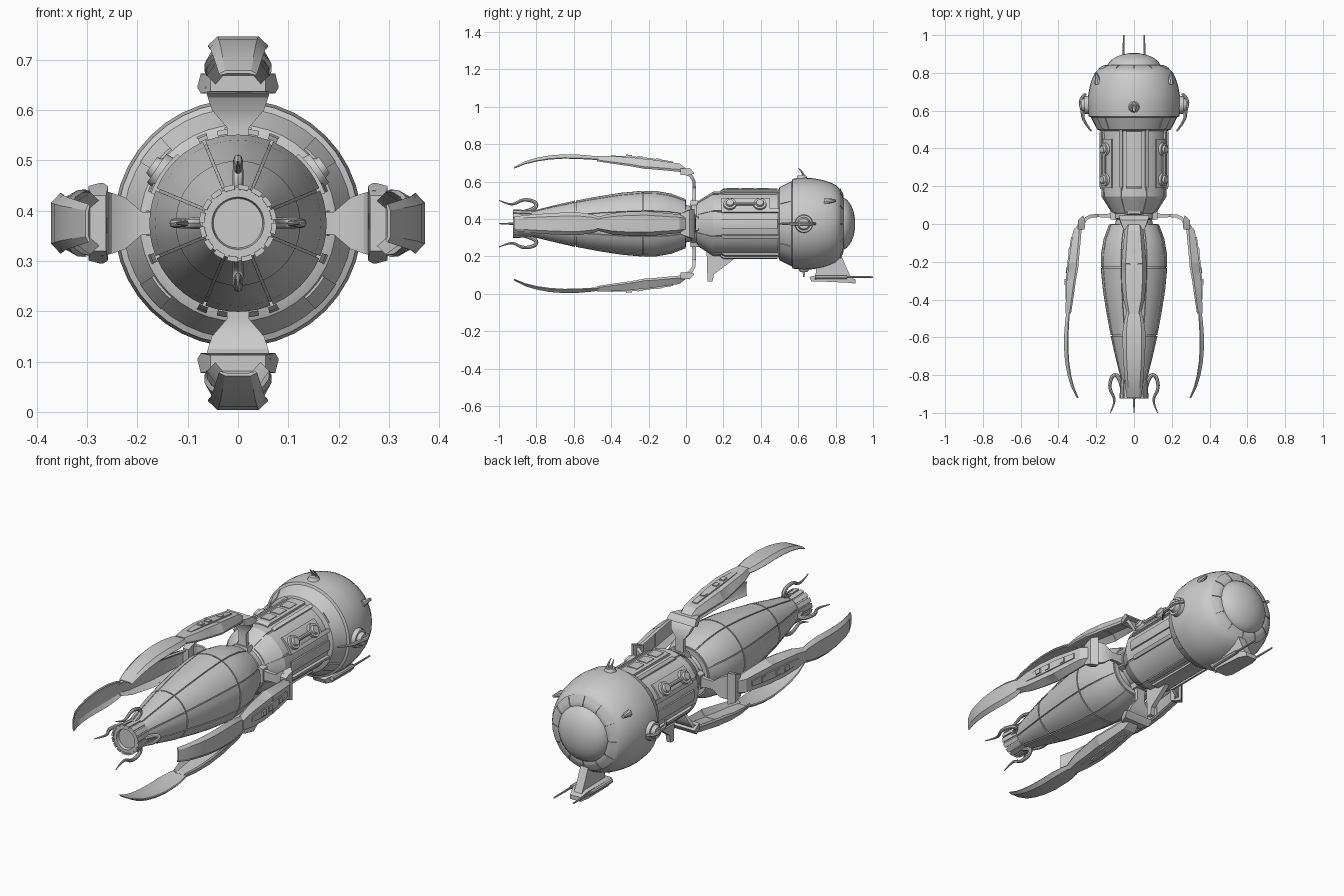
import bpy, bmesh, math
from mathutils import Vector

if "Cube" in bpy.data.objects:
    bpy.data.objects.remove(bpy.data.objects["Cube"])

CZ = 0.375            # height of the long axis
R = math.radians


def pol(ang, r, y, w=0.0):
    """Point at angle from straight up, radius r, axial y, sideways offset w."""
    s, c = math.sin(ang), math.cos(ang)
    return Vector((r * s + w * c, y, CZ + r * c - w * s))


def loft(name, sections):
    """Skin a list of closed sections and cap both ends."""
    bm = bmesh.new()
    rings = [[bm.verts.new(p) for p in s] for s in sections]
    n = len(rings[0])
    for a, b in zip(rings, rings[1:]):
        for i in range(n):
            bm.faces.new((a[i], a[(i + 1) % n], b[(i + 1) % n], b[i]))
    bm.faces.new(rings[0][::-1])
    bm.faces.new(rings[-1])
    bmesh.ops.recalc_face_normals(bm, faces=bm.faces)
    me = bpy.data.meshes.new(name)
    bm.to_mesh(me)
    bm.free()
    ob = bpy.data.objects.new(name, me)
    bpy.context.collection.objects.link(ob)
    return ob


def revolve(name, profile, n=32):
    return loft(name, [[pol(2 * math.pi * i / n, r, y) for i in range(n)] for y, r in profile])


def patch(name, profile, a0, a1, t, gap=0.0, n=6):
    """Curved plate on the hull between two angles (degrees), gap in units."""
    secs = []
    for y, r in profile:
        g = gap / max(r, 0.02)
        an = [R(a0) + g + (R(a1 - a0) - 2 * g) * i / (n - 1) for i in range(n)]
        secs.append([pol(a, r, y) for a in an] + [pol(a, r - t, y) for a in reversed(an)])
    return loft(name, secs)


def slab(name, pairs, ang):
    """Strip through pairs (y1, r1, y2, r2, half width)."""
    return loft(name, [[pol(ang, r1, y1, -w), pol(ang, r1, y1, w), pol(ang, r2, y2, w), pol(ang, r2, y2, -w)]
                       for y1, r1, y2, r2, w in pairs])


def fin(name, outline, half, ang=math.pi, off=0.0):
    """Flat plate with an outline in (y, r)."""
    return loft(name, [[pol(ang, r, y, off + s * half) for y, r in outline] for s in (-1, 1)])


def tube(name, pts, radii, bevel=0.01):
    cu = bpy.data.curves.new(name, 'CURVE')
    cu.dimensions = '3D'
    cu.bevel_depth, cu.bevel_resolution, cu.use_fill_caps = bevel, 2, True
    sp = cu.splines.new('NURBS')
    sp.points.add(len(pts) - 1)
    for p, co, r in zip(sp.points, pts, radii):
        p.co, p.radius = (*co, 1), r
    sp.order_u, sp.use_endpoint_u, sp.resolution_u = 3, True, 5
    ob = bpy.data.objects.new(name, cu)
    bpy.context.collection.objects.link(ob)
    return ob


def rod(name, a, b, r0, r1, n=12):
    a, b = Vector(a), Vector(b)
    q = (b - a).to_track_quat('Z', 'Y')
    ring = [Vector((math.cos(2 * math.pi * i / n), math.sin(2 * math.pi * i / n), 0)) for i in range(n)]
    return loft(name, [[a + q @ (v * r0) for v in ring], [b + q @ (v * r1) for v in ring]])


# Tail hull: dark core under separated armour plates
TAIL = [(-0.83, .068), (-0.71, .097), (-0.59, .124), (-0.47, .146), (-0.35, .165), (-0.23, .176),
        (-0.16, .175), (-0.08, .161), (0.0, .132)]
revolve("tail_core", [(y, r - .007) for y, r in TAIL])
for lo, hi in ((0, 2), (2, 5), (5, 8)):
    seg = [list(p) for p in TAIL[lo:hi + 1]]
    seg[0][0] += .003
    seg[-1][0] -= .003
    for k in range(8):
        patch("tail_plate", seg, k * 45 - 22.5, k * 45 + 22.5, .009, .0025, 7)

# Nozzle with slats and recessed mouth
revolve("nozzle", [(-0.82, .066), (-0.92, .071), (-0.92, .052), (-0.905, .049), (-0.905, .01)])
for k in range(16):
    patch("nozzle_slat", [(-0.925, .077), (-0.825, .072)], k * 22.5, k * 22.5 + 17, .01, 0, 3)

# Neck and middle section
revolve("neck", [(-0.01, .125), (0.0, .10), (0.025, .095), (0.03, .108), (0.055, .108), (0.06, .115), (0.14, .165),
                 (0.51, .165)])
for k in range(8):
    patch("mid_plate", [(0.062, .12), (0.145, .172), (0.50, .175)], k * 45 - 22.5, k * 45 + 22.5, .012, .004, 6)
    a = k * 45 + 22.5
    patch("mid_rib", [(0.19, .178), (0.21, .186), (0.49, .186), (0.56, .215)], a - 3, a + 3, .02, 0, 3)

# Raised spine panels, top and bottom, with hatches
for a in (0, 180):
    patch("spine_panel", [(0.185, .178), (0.20, .188), (0.49, .188)], a - 13, a + 13, .02)
for y in (0.25, 0.33, 0.41):
    patch("spine_hatch", [(y - .03, .192), (y + .03, .192)], -8, 8, .01)
for a in (90, -90):
    patch("side_panel", [(0.185, .178), (0.20, .183), (0.49, .183)], a - 8, a + 8, .02)

# Shoulder plates with paired round valves
for s in (-1, 1):
    a = R(56 * s)
    patch("valve_plate", [(0.19, .183), (0.45, .183)], 56 * s - 15, 56 * s + 15, .02)
    for y in (0.235, 0.395):
        rod("valve_base", pol(a, .17, y), pol(a, .195, y), .037, .034, 16)
        rod("valve_cap", pol(a, .19, y), pol(a, .207, y), .024, .019, 16)
    rod("valve_pipe", pol(a, .189, .235), pol(a, .189, .395), .009, .009, 8)

# Head
head = [(0.49, .17), (0.50, .195), (0.565, .228), (0.57, .24), (0.63, .246), (0.68, .243), (0.73, .234), (0.77, .221),
        (0.80, .207), (0.82, .188), (0.835, .16), (0.838, .147), (0.828, .142), (0.82, .10)]
revolve("head_shell", head, 40)
revolve("head_dome", [(0.81, .142)] + [(0.825 + .08 * math.sin(R(t)), .143 * math.cos(R(t)))
                                       for t in (0, 12, 25, 38, 51, 64, 76, 86)], 40)
for k in range(12):
    patch("window_frame", [(0.823, .191), (0.839, .162), (0.842, .15)], k * 30, k * 30 + 30, .012, .0025, 4)
for a in (50, 130, 230, 310):
    patch("collar_plate", [(0.505, .202), (0.56, .229)], a - 8, a + 8, .01)
for a in (58, -58):
    rod("head_lug", pol(R(a), .225, .74), pol(R(a), .235, .80), .018, .007, 8)

# Side pods and their swept feelers
for s in (-1, 1):
    a = R(90 * s)
    rod("pod_base", pol(a, .22, .63), pol(a, .262, .63), .052, .046, 20)
    rod("pod_cap", pol(a, .26, .63), pol(a, .28, .63), .036, .028, 20)
    tube("pod_feeler", [pol(a, r, y) for r, y in ((.255, .69), (.29, .66), (.272, .60), (.272, .55), (.225, .49))],
         (.7, 1, 1, .8, .4))

# Crown antennae and belly stud
rod("crown_base", pol(0, .235, .62), pol(0, .258, .62), .033, .022)
for s in (-1, 1):
    tube("crown_horn", [pol(0, .25, .63, s * .008), pol(0, .275, .625, s * .012), pol(0, .298, .60, s * .008)],
         (1, .7, .2), .008)
rod("belly_base", pol(math.pi, .235, .63), pol(math.pi, .258, .63), .033, .02)
rod("belly_stud", pol(math.pi, .25, .63), pol(math.pi, .285, .63), .008, .003)

# Chin platform with pylon and two forward prongs
fin("chin_pylon", [(0.70, .20), (0.83, .17), (0.86, .24), (0.89, .30), (0.69, .30)], .022)
slab("chin_deck", [(0.66, .285, .67, .308, .035), (0.70, .275, .70, .308, .05), (0.86, .278, .86, .315, .045),
                   (0.905, .298, .905, .32, .03)], math.pi)
for s in (-1, 1):
    rod("chin_prong_root", (s * .054, .69, .09), (s * .055, .86, .09), .012, .010, 8)
    rod("chin_prong", (s * .055, .85, .09), (s * .055, 1.0, .09), .006, .004, 8)

# Belly fin
fin("belly_fin", [(0.11, .14), (0.28, .17), (0.21, .225), (0.15, .27), (0.142, .31), (0.115, .31)], .012)

for k in range(4):
    A = R(90 * k)

    # Arm stems: bracket on the neck, waisted strap curling back
    slab("arm_bracket", [(0.02, .09, .068, .09, .045), (0.025, .125, .065, .125, .035)], A)
    slab("arm_stem", [(0.03, .10, .055, .10, .03), (0.035, .15, .054, .15, .022), (0.036, .19, .053, .19, .022),
                      (0.034, .225, .050, .23, .052), (0.02, .25, .036, .258, .06), (-0.01, .268, .0, .285, .065)], A)
    slab("arm_horn", [(0.045, .268, .042, .274, .08), (0.01, .258, .02, .297, .074),
                      (-0.03, .262, -.03, .295, .055)], A)

    # Channel-shaped arm panels: (y, outer r, half width, side drop, thickness)
    def channel(name, rows):
        secs = []
        for y, r, w, d, t in rows:
            o = [(-w, r - d), (-.68 * w, r), (.68 * w, r), (w, r - d)]
            i = [(.93 * w, r - d - t * .5), (.6 * w, r - t), (-.6 * w, r - t), (-.93 * w, r - d - t * .5)]
            secs.append([pol(A, q, y, x) for x, q in o + i])
        loft(name, secs)

    channel("arm_panel", [(0.0, .295, .042, .015, .02), (-0.035, .322, .05, .032, .025), (-0.21, .347, .067, .042, .022),
                          (-0.212, .345, .067, .042, .022), (-0.30, .356, .066, .038, .02),
                          (-0.40, .361, .056, .03, .018), (-0.475, .363, .036, .022, .015)])
    channel("arm_blade", [(-0.46, .356, .036, .012, .010), (-0.50, .363, .05, .016, .010), (-0.57, .369, .06, .018, .010),
                          (-0.65, .371, .06, .018, .010), (-0.73, .365, .056, .017, .010),
                          (-0.80, .352, .051, .015, .009), (-0.86, .334, .046, .012, .008),
                          (-0.92, .303, .038, .006, .006)])
    # Raised inlay and side rails on each panel
    slab("arm_inlay", [(-0.07, .318, -.07, .333, .014), (-0.20, .336, -.20, .352, .02),
                       (-0.31, .348, -.31, .362, .02), (-0.40, .355, -.40, .364, .012)], A)
    for y in (-0.13, -0.23, -0.29):
        r = .347 + (-.21 - y) * .13
        slab("arm_cleat", [(y, r - .01, y, r + .010, .012), (y - .03, r - .01, y - .03, r + .012, .012)], A)

    # Nozzle tendrils
    tube("tail_tendril", [pol(A, r, y) for r, y in ((.065, -.86), (.08, -.80), (.118, -.80), (.132, -.87), (.105, -.915),
                                                    (.103, -.95), (.125, -1.0))],
         (1.2, 1.3, 1.1, 1, .8, .6, .25), .009)

# Turn curves into meshes and smooth the rounded surfaces
bpy.ops.object.select_all(action='DESELECT')
curves = [o for o in bpy.data.objects if o.type == 'CURVE']
for o in curves:
    o.select_set(True)
bpy.context.view_layer.objects.active = curves[0]
bpy.ops.object.convert(target='MESH')
bpy.ops.object.select_all(action='SELECT')
bpy.ops.object.shade_smooth_by_angle(angle=R(28))
